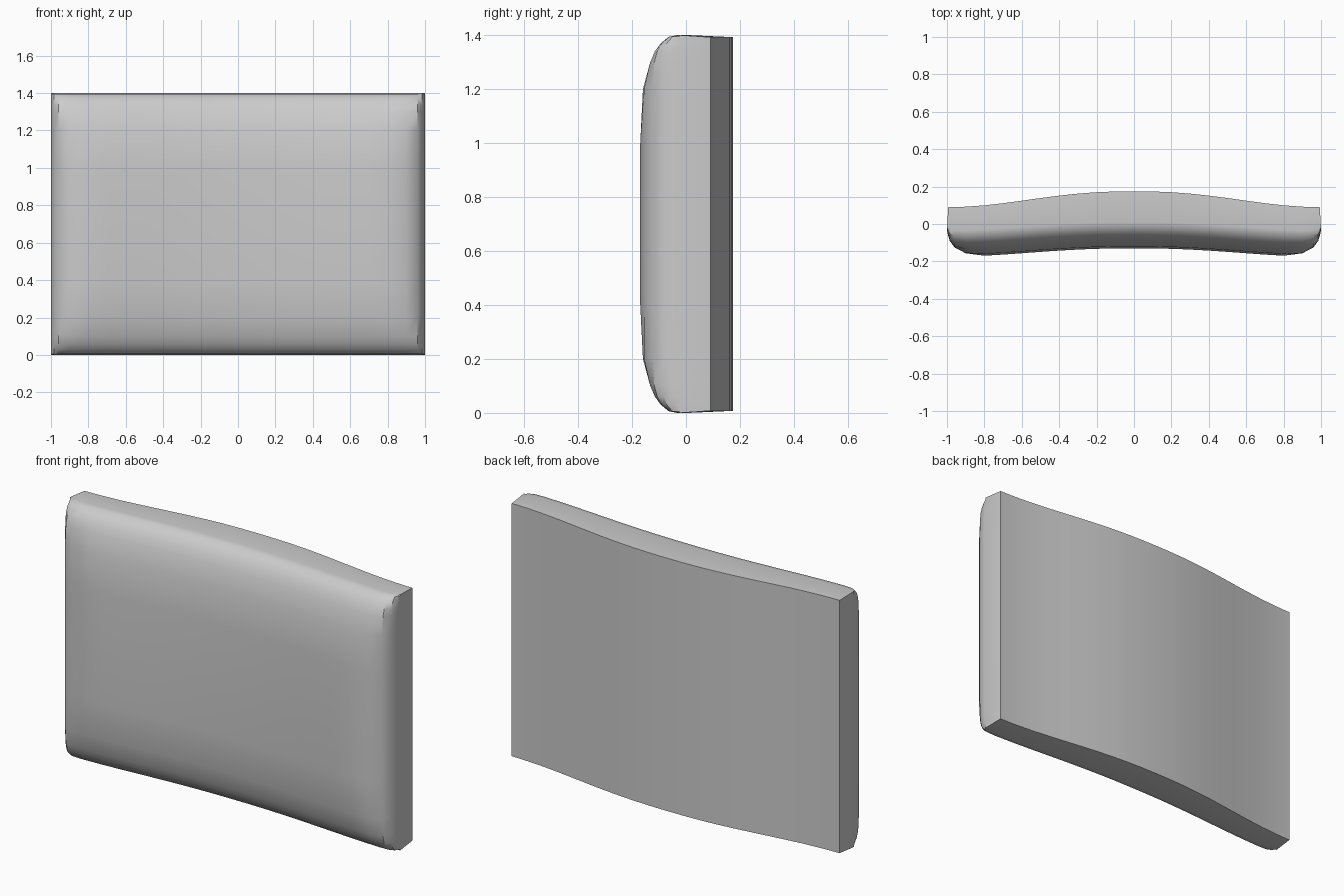
import bpy, bmesh, math

if "Cube" in bpy.data.objects:
    bpy.data.objects.remove(bpy.data.objects["Cube"])

W, H = 1.0, 1.4
# roll-off of the padded front: (distance from edge, drop behind full front)
SIDE = [(0, .14), (.006, .115), (.015, .085), (.04, .05), (.1, .017), (.2, 0)]
TOP = [(0, .14), (.006, .11), (.03, .08), (.06, .058), (.1, .04), (.2, .01), (.4, 0)]


def drop(profile, d):
    for (d0, v0), (d1, v1) in zip(profile, profile[1:]):
        if d <= d1:
            return v0 + (v1 - v0) * (d - d0) / (d1 - d0)
    return 0.0


def bow(x):
    return 0.5 * (1 + math.cos(math.pi * abs(x) ** 1.15))


def back_y(x):
    return 0.09 + 0.085 * bow(x)


def front_y(x, z):
    a = drop(SIDE, max(W - abs(x), 0))
    b = drop(TOP, max(min(z, H - z), 0))
    return -0.175 + 0.045 * bow(x) + min((a ** 3 + b ** 3) ** (1 / 3), 0.15)


# grid lines: dense near the edges, even across the middle
edge_x = [W - d for d, _ in SIDE]
xs = sorted([-x for x in edge_x] + edge_x + [i * 0.1 for i in range(-7, 8)])
edge_z = [d for d, _ in TOP]
zs = sorted(edge_z + [H - d for d in edge_z] + [H / 2])
nx, nz = len(xs), len(zs)

bm = bmesh.new()
front = [[bm.verts.new((x, front_y(x, z), z)) for z in zs] for x in xs]
# back sheet is very slightly smaller, so the rim tapers
back = [[bm.verts.new((x * 0.993, back_y(x), H / 2 + (z - H / 2) * 0.989)) for z in zs] for x in xs]

# front and back sheets
for sheet in (front, back):
    for i in range(nx - 1):
        for j in range(nz - 1):
            bm.faces.new((sheet[i][j], sheet[i + 1][j], sheet[i + 1][j + 1], sheet[i][j + 1]))

# rim joining the two sheets
loop = ([(i, 0) for i in range(nx - 1)] + [(nx - 1, j) for j in range(nz - 1)]
        + [(i, nz - 1) for i in range(nx - 1, 0, -1)] + [(0, j) for j in range(nz - 1, 0, -1)])
for (i, j), (k, l) in zip(loop, loop[1:] + loop[:1]):
    bm.faces.new((front[i][j], front[k][l], back[k][l], back[i][j]))

bmesh.ops.recalc_face_normals(bm, faces=bm.faces)
mesh = bpy.data.meshes.new("back_cushion")
bm.to_mesh(mesh)
bm.free()
cushion = bpy.data.objects.new("back_cushion", mesh)
bpy.context.collection.objects.link(cushion)
bpy.context.view_layer.objects.active = cushion
cushion.select_set(True)
bpy.ops.object.shade_smooth_by_angle(angle=math.radians(30))
